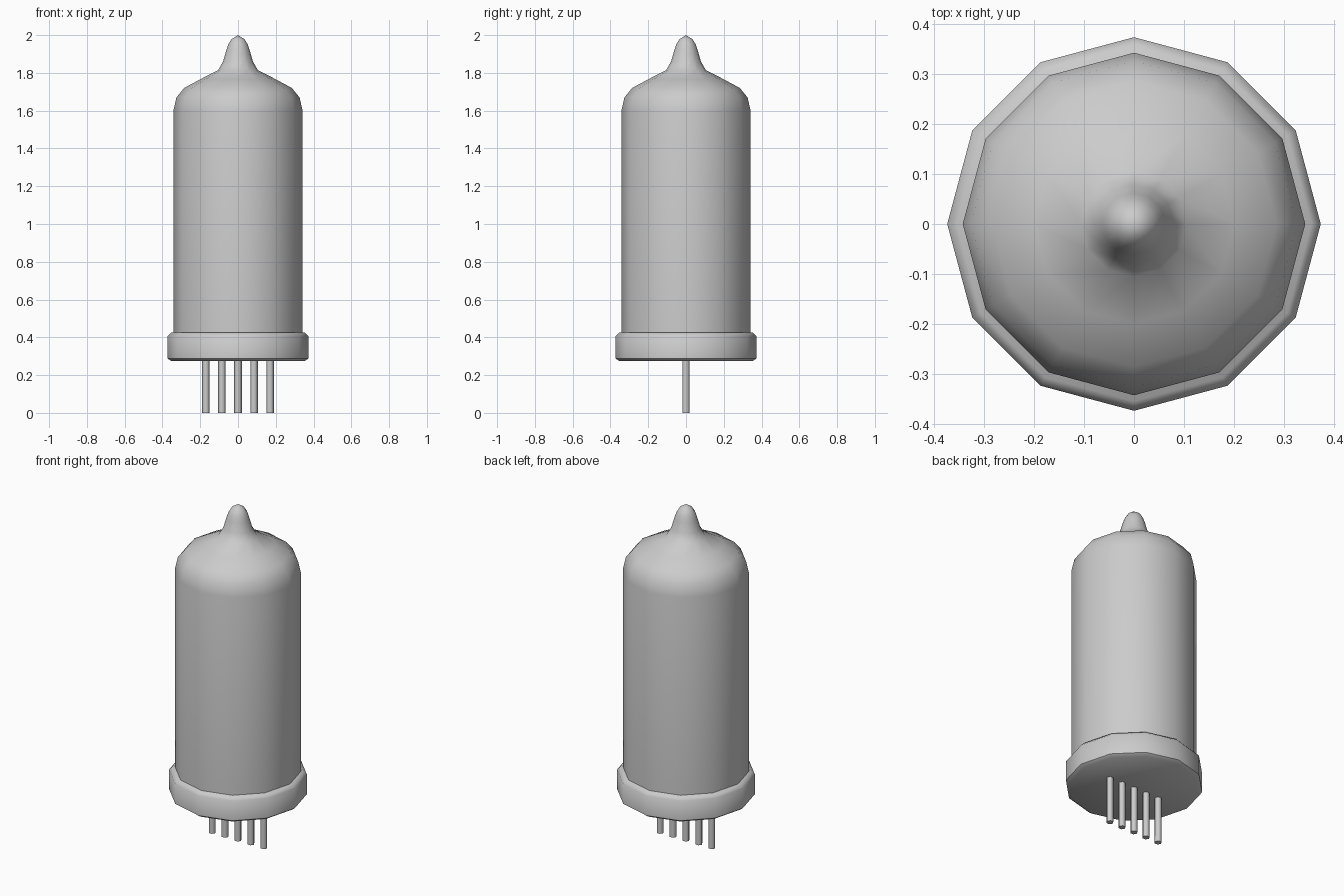
import bpy, bmesh, math

if "Cube" in bpy.data.objects:
    bpy.data.objects.remove(bpy.data.objects["Cube"])


def lathe(name, profile, sides, x=0.0, angle=40):
    """Revolve (radius, z) points about z; flat ends are capped."""
    bm = bmesh.new()
    rings = []
    for r, z in profile:
        if r == 0:
            rings.append([bm.verts.new((x, 0, z))] * sides)
        else:
            rings.append([bm.verts.new((x + r * math.cos(math.tau * i / sides),
                                        r * math.sin(math.tau * i / sides), z))
                          for i in range(sides)])
    for a, b in zip(rings, rings[1:]):
        for i in range(sides):
            j = (i + 1) % sides
            bm.faces.new(list(dict.fromkeys([a[i], a[j], b[j], b[i]])))
    if profile[0][0] > 0:
        bm.faces.new(rings[0][::-1])
    if profile[-1][0] > 0:
        bm.faces.new(rings[-1])
    bmesh.ops.recalc_face_normals(bm, faces=bm.faces)
    mesh = bpy.data.meshes.new(name)
    bm.to_mesh(mesh)
    bm.free()
    ob = bpy.data.objects.new(name, mesh)
    bpy.context.collection.objects.link(ob)
    bpy.ops.object.select_all(action='DESELECT')
    ob.select_set(True)
    bpy.context.view_layer.objects.active = ob
    bpy.ops.object.shade_smooth_by_angle(angle=math.radians(angle))
    return ob


# Glass envelope with domed shoulder and drawn-out tip
lathe("glass_envelope", [
    (0.342, 0.40), (0.342, 1.60), (0.326, 1.67), (0.285, 1.72),
    (0.20, 1.766), (0.105, 1.815), (0.079, 1.86), (0.062, 1.92),
    (0.052, 1.95), (0.035, 1.978), (0, 2.0)], 12)

# Base collar with bevelled rims
lathe("base_collar", [
    (0.353, 0.274), (0.373, 0.288), (0.373, 0.405), (0.354, 0.425)], 12, angle=50)

# Row of contact pins
for k in range(5):
    lathe(f"pin_{k + 1}", [(0.02, 0.0), (0.02, 0.29)], 6,
          x=(k - 2) * 0.085, angle=65)
